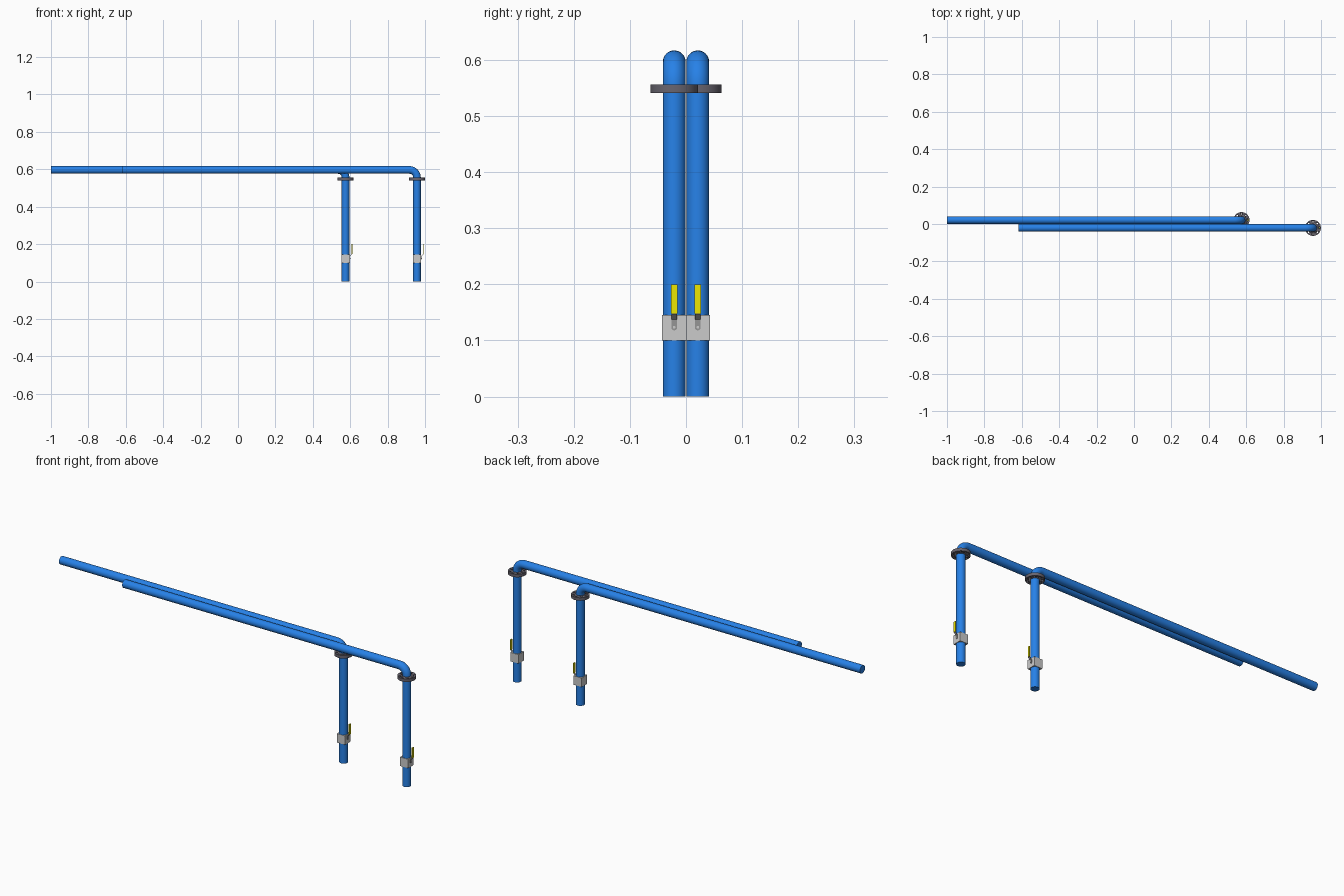
import bpy, bmesh
from math import sin, cos, pi, radians
from mathutils import Matrix, Vector

if "Cube" in bpy.data.objects:
    bpy.data.objects.remove(bpy.data.objects["Cube"])

R, ZC, BEND = 0.0203, 0.5965, 0.04


def material(name, rgb):
    m = bpy.data.materials.new(name)
    m.diffuse_color = (*rgb, 1)
    m.use_nodes = True
    m.node_tree.nodes["Principled BSDF"].inputs["Base Color"].default_value = m.diffuse_color
    return m


BLUE = material("blue_paint", (0.02, 0.22, 0.8))
DARK = material("dark_steel", (0.14, 0.13, 0.16))
STEEL = material("lever_steel", (0.3, 0.3, 0.3))
YELLOW = material("yellow_grip", (0.85, 0.8, 0.0))


def finish(name, bm, mat=None, smooth=True):
    bmesh.ops.recalc_face_normals(bm, faces=bm.faces)
    me = bpy.data.meshes.new(name)
    bm.to_mesh(me)
    bm.free()
    if smooth:
        me.shade_smooth()
        me.set_sharp_from_angle(angle=radians(35))
    ob = bpy.data.objects.new(name, me)
    bpy.context.collection.objects.link(ob)
    if mat:
        me.materials.append(mat)
    return ob


def loft(bm, rings):
    """Skin a list of point rings and cap both ends."""
    rows = [[bm.verts.new(p) for p in r] for r in rings]
    n = len(rows[0])
    for a, b in zip(rows, rows[1:]):
        for i in range(n):
            j = (i + 1) % n
            bm.faces.new((a[i], a[j], b[j], b[i]))
    bm.faces.new(rows[0][::-1])
    bm.faces.new(rows[-1])


def circle(r, n=32):
    return [(r * cos(2 * pi * i / n), r * sin(2 * pi * i / n)) for i in range(n)]


def pipe(name, x0, x1, y):
    # horizontal run, quarter bend, vertical drop
    path = [(x0, ZC, pi / 2)]
    for k in range(11):
        t = pi / 2 * (1 - k / 10)
        path.append((x1 - BEND + BEND * cos(t), ZC - BEND + BEND * sin(t), t))
    path.append((x1, 0, 0))
    bm = bmesh.new()
    loft(bm, [[(px + u * cos(t), y + v, pz + u * sin(t)) for u, v in circle(R)]
              for px, pz, t in path])
    finish(name, bm, BLUE)


def flange(name, x, y):
    bm = bmesh.new()
    loft(bm, [[(x + u, y + v, z) for u, v in circle(0.0425, 48)] for z in (0.541, 0.556)])
    ob = finish(name, bm, DARK)
    # ring of bolt holes
    bm = bmesh.new()
    for cx, cy in circle(0.0325, 8):
        loft(bm, [[(x + cx + u, y + cy + v, z) for u, v in circle(0.004, 16)]
                  for z in (0.53, 0.57)])
    cut = finish(name + "_hole_cutter", bm)
    cut.hide_render = True
    cut.hide_viewport = True
    mod = ob.modifiers.new("bolt_holes", 'BOOLEAN')
    mod.operation = 'DIFFERENCE'
    mod.solver = 'EXACT'
    mod.object = cut


def box(name, x0, x1, y, half, z0, z1, mat=None):
    bm = bmesh.new()
    size = Matrix.Diagonal((x1 - x0, 2 * half, z1 - z0, 1))
    pos = Matrix.Translation(((x0 + x1) / 2, y, (z0 + z1) / 2))
    bmesh.ops.create_cube(bm, size=1, matrix=pos @ size)
    return finish(name, bm, mat, False)


def valve(tag, x, y):
    box(tag + "_valve_body", x - 0.0225, x + 0.0225, y, 0.022, 0.1, 0.145)
    xf, w, th = x + 0.0225, 0.0052, 0.0025
    # lever plate: rounded foot, then cranked outward
    bm = bmesh.new()
    outline = [(w * cos(a), 0.1232 + w * sin(a))
               for a in [pi + pi * k / 12 for k in range(13)]] + [(w, 0.137), (-w, 0.137)]
    loft(bm, [[(px, y + v, z) for v, z in outline] for px in (xf, xf + th)])
    loft(bm, [[(xf + dx, y - w, z), (xf + dx + th, y - w, z),
               (xf + dx + th, y + w, z), (xf + dx, y + w, z)]
              for dx, z in ((0, 0.137), (0.01, 0.147), (0.01, 0.152))])
    finish(tag + "_lever", bm, STEEL)
    # pivot pin and coloured grip
    bm = bmesh.new()
    loft(bm, [[(px, y + u, 0.1235 + v) for u, v in circle(0.0025, 16)]
              for px in (xf, xf + 0.004)])
    finish(tag + "_lever_pin", bm)
    box(tag + "_lever_grip", xf + 0.009, xf + 0.0135, y, 0.0056, 0.148, 0.2, YELLOW)


for tag, x0, x1, y in (("rear", -1.0, 0.575, 0.021), ("front", -0.618, 0.957, -0.021)):
    pipe(tag + "_pipe", x0, x1, y)
    flange(tag + "_flange", x1, y)
    valve(tag, x1, y)
